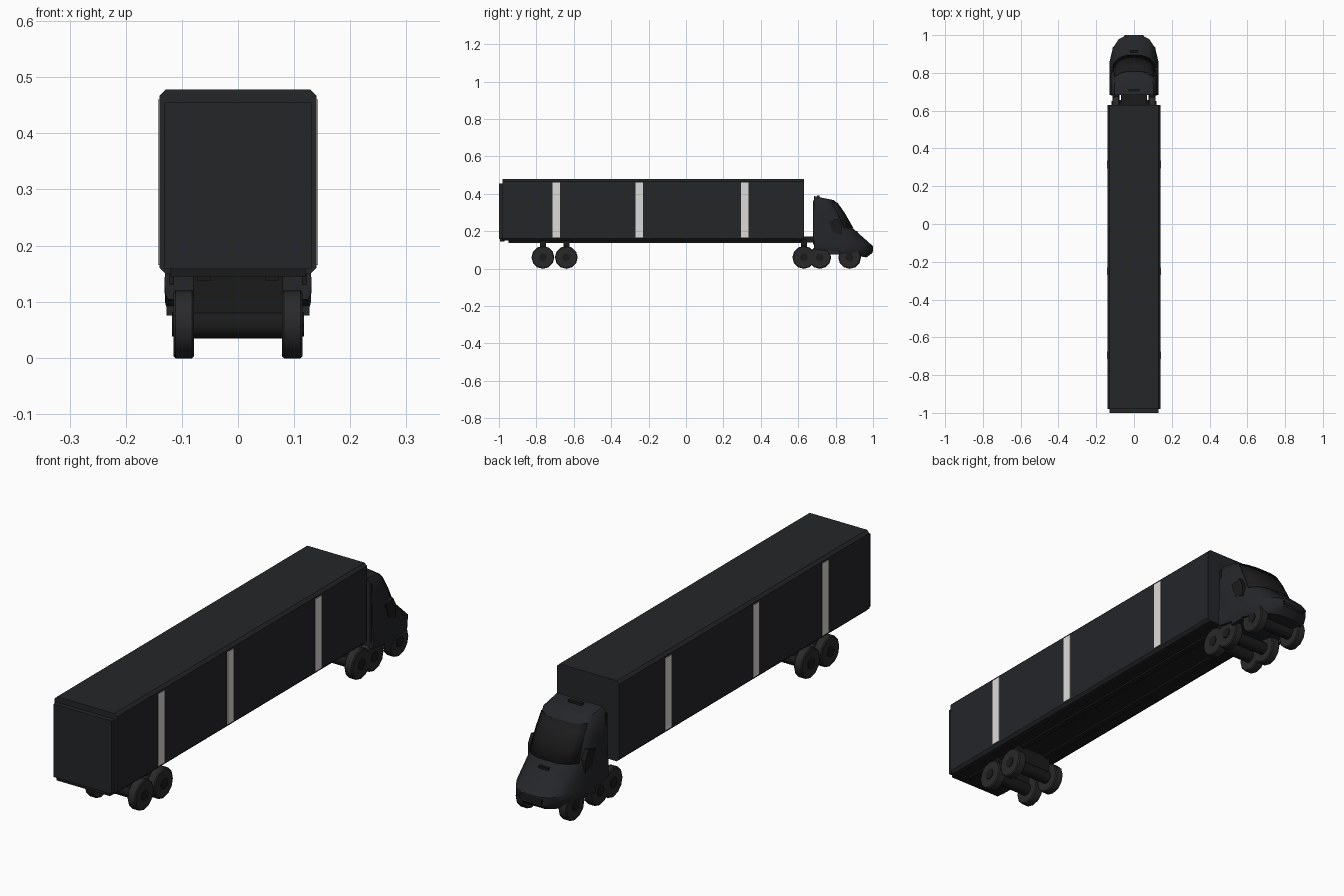
import bpy, bmesh, math

if "Cube" in bpy.data.objects:
    bpy.data.objects.remove(bpy.data.objects["Cube"])


def material(name, rgb):
    m = bpy.data.materials.new(name)
    m.diffuse_color = (*rgb, 1)
    m.use_nodes = True
    m.node_tree.nodes["Principled BSDF"].inputs["Base Color"].default_value = m.diffuse_color
    return m


BODY = material("charcoal", (0.018, 0.019, 0.022))
DARK = material("black", (0.011, 0.011, 0.012))
TYRE = material("rubber", (0.022, 0.022, 0.022))
STRIPE = material("pale_grey", (0.72, 0.71, 0.69))


def make(name, bm, mat, smooth=None):
    bmesh.ops.recalc_face_normals(bm, faces=bm.faces)
    me = bpy.data.meshes.new(name)
    bm.to_mesh(me)
    bm.free()
    me.materials.append(mat)
    ob = bpy.data.objects.new(name, me)
    bpy.context.collection.objects.link(ob)
    if smooth:
        bpy.ops.object.select_all(action='DESELECT')
        ob.select_set(True)
        bpy.context.view_layer.objects.active = ob
        bpy.ops.object.shade_smooth_by_angle(angle=math.radians(smooth))
    return ob


def box(name, x, y, z, mat, chamfer=0):
    """Box from (min, max) ranges; chamfer cuts only the lengthwise edges."""
    bm = bmesh.new()
    bmesh.ops.create_cube(bm, size=1)
    for v in bm.verts:
        v.co = [r[0] if c < 0 else r[1] for c, r in zip(v.co, (x, y, z))]
    if chamfer:
        edges = [e for e in bm.edges if abs(e.verts[0].co.y - e.verts[1].co.y) > 0.1]
        bmesh.ops.bevel(bm, geom=edges, offset=chamfer, segments=1, affect='EDGES')
    return make(name, bm, mat)


def cylinder(name, x, y, z, r, width, mat, sides=10, bevel=0):
    bm = bmesh.new()
    bmesh.ops.create_cone(bm, cap_ends=True, segments=sides, radius1=r, radius2=r, depth=width)
    if bevel:
        rims = [e for e in bm.edges if abs(e.verts[0].co.z - e.verts[1].co.z) < 1e-4]
        bmesh.ops.bevel(bm, geom=rims, offset=bevel, segments=1, affect='EDGES')
    for v in bm.verts:
        v.co = (v.co.z + x, v.co.x + y, v.co.y + z)
    return make(name, bm, mat, 40)


# trailer body, rear door and underframe
box("trailer_body", (-.14, .14), (-.98, .63), (.15, .478), BODY, .011)
box("rear_door", (-.131, .131), (-1, -.975), (.158, .455), BODY)
box("rear_sill", (-.12, .12), (-.995, -.97), (.145, .158), DARK)
box("underframe", (-.12, .12), (-.95, .62), (.145, .16), DARK)
for s in (-1, 1):
    box("frame_rail", (s * .06 - .012, s * .06 + .012), (-.95, .62), (.138, .15), DARK)
    # pale side stripes
    for y in (-.695, -.25, .315):
        box("side_stripe", (s * .141 - .002, s * .141 + .002), (y - .02, y + .02), (.165, .46), STRIPE)

# axles with wheels; the hanger carries each one up to the frame
for y, hanger in ((-.765, True), (-.64, True), (.63, True), (.715, False), (.875, False)):
    cylinder("axle", 0, y, .06, .026, .17, DARK, 12)
    if hanger:
        box("axle_hanger", (-.08, .08), (y - .016, y + .016), (.06, .155), DARK)
    for s in (-1, 1):
        cylinder("wheel", s * .0965, y, .06, .061, .037, TYRE, 12, .004)
        cylinder("wheel_hub", s * .115, y, .06, .022, .006, DARK, 8)

# tractor chassis under the trailer nose
box("tractor_chassis", (-.07, .07), (.57, .72), (.14, .172), DARK)

# cab: rounded-front plan stacked through the side profile
BACK = .684
PLAN = [(1, 0), (1, .53), (.86, .78), (.62, .93), (.31, 1)]
PLAN += [(-u, t) for u, t in reversed(PLAN)]
# rear height, front height, front y, half width
LEVELS = [(.104, .060, .965, .125), (.115, .085, .998, .130), (.135, .120, 1.0, .131),
          (.217, .217, .890, .127), (.300, .296, .845, .123), (.365, .350, .807, .118),
          (.388, .366, .790, .102)]


def cab_point(level, u, t, grow=0):
    zb, zf, front, hw = level
    return (u * (hw + grow), BACK + t * (front + grow - BACK), zb + (zf - zb) * t + grow * .5)


def lerp_level(a, b, k):
    return [p + (q - p) * k for p, q in zip(LEVELS[a], LEVELS[b])]


def loft(bm, levels, plan, grow=0, closed=True):
    rings = [[bm.verts.new(cab_point(l, u, t, grow)) for u, t in plan] for l in levels]
    n = len(plan)
    for a, b in zip(rings, rings[1:]):
        for i in range(n if closed else n - 1):
            j = (i + 1) % n
            bm.faces.new((a[i], a[j], b[j], b[i]))
    return rings


bm = bmesh.new()
rings = loft(bm, LEVELS, PLAN)
bm.faces.new(rings[0])
bm.faces.new(rings[-1])
make("cab", bm, BODY, 35)

# windscreen: a raised panel wrapped on the sloping front of the cab
bm = bmesh.new()
loft(bm, [LEVELS[3], LEVELS[4], LEVELS[5]], PLAN[2:8], .001, False)
screen = make("windscreen", bm, DARK, 40)
thick = screen.modifiers.new("thickness", 'SOLIDIFY')
thick.thickness = .006
thick.offset = 0

# side windows, mirrors and steps
for s in (-1, 1):
    bm = bmesh.new()
    pts = [(.765, .255), (.785, .195), (.832, .178), (.832, .230), (.812, .266)]
    f = bm.faces.new([bm.verts.new((s * .112, y, z)) for y, z in pts])
    ext = bmesh.ops.extrude_face_region(bm, geom=[f])
    for v in ext["geom"]:
        if isinstance(v, bmesh.types.BMVert):
            v.co.x += s * .018
    make("side_mirror", bm, DARK)
    box("mirror_arm", (s * .105 - .008, s * .105 + .008), (.79, .815), (.195, .215), DARK)
    box("cab_step", (s * .12 - .007, s * .12 + .007), (.76, .82), (.075, .105), BODY)
    # air deflector at the rear edge of the cab
    box("cab_rear_trim", (s * .118 - .004, s * .118 + .004), (.68, .69), (.13, .365), DARK)

# nose grille and hood vent
box("nose_grille", (-.05, .05), (.975, 1.0), (.092, .112), DARK)
box("hood_vent", (-.022, .022), (.905, .918), (.19, .202), DARK)
box("roof_beacon", (-.03, .03), (.70, .715), (.38, .391), DARK)
